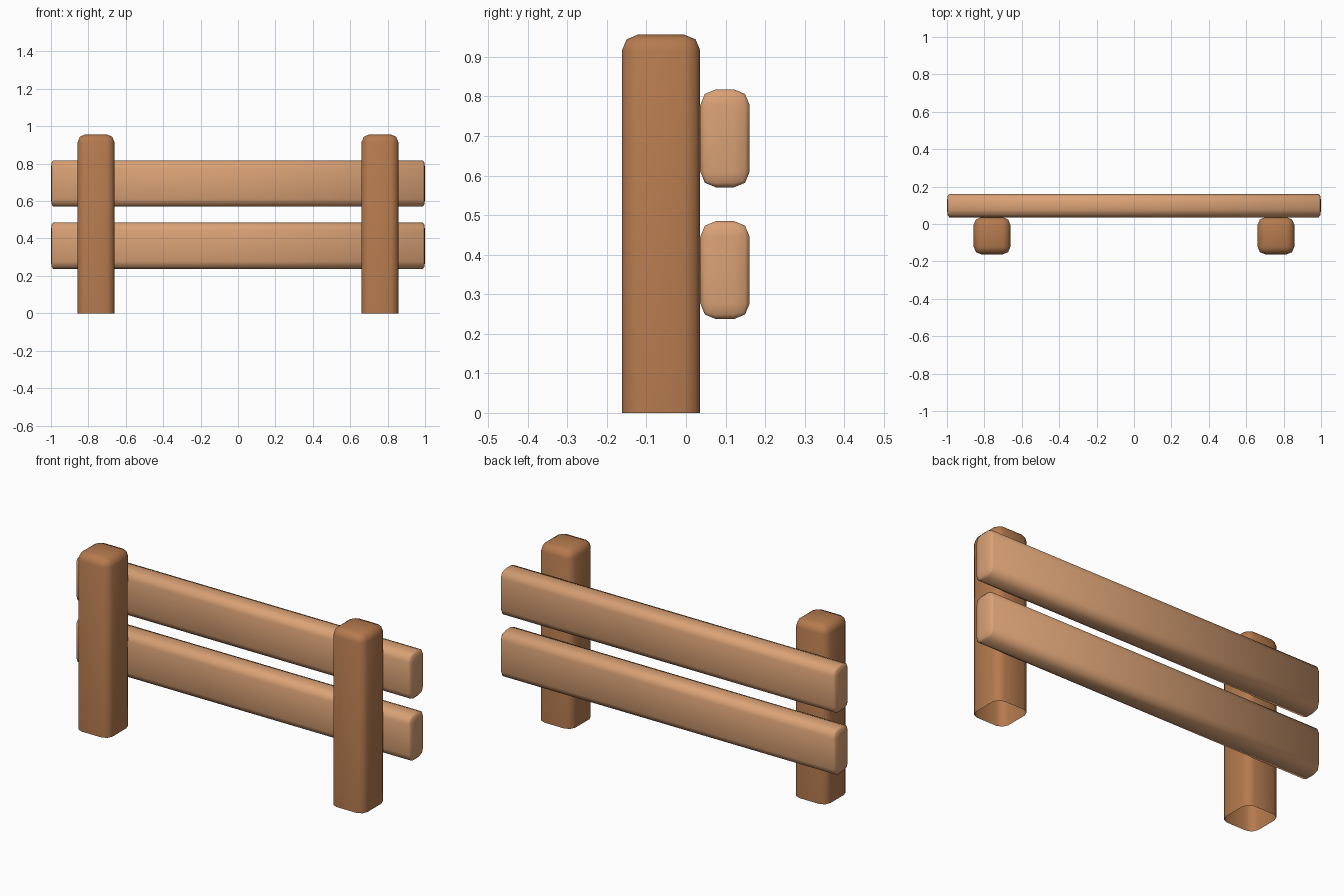
import bpy, bmesh
from mathutils import Matrix, Vector

if "Cube" in bpy.data.objects:
    bpy.data.objects.remove(bpy.data.objects["Cube"])


def material(name, rgb):
    m = bpy.data.materials.new(name)
    m.diffuse_color = (*rgb, 1.0)
    m.use_nodes = True
    m.node_tree.nodes["Principled BSDF"].inputs["Base Color"].default_value = m.diffuse_color
    return m


dark_wood = material("dark_wood", (0.46, 0.195, 0.077))
light_wood = material("light_wood", (0.70, 0.36, 0.18))


def rounded_box(name, lo, hi, mat, bevel=0.04, squash=1.0, open_bottom=False):
    """Softly bevelled box; squash shrinks the bevel along x only."""
    lo, hi = Vector(lo), Vector(hi)
    size, mid = hi - lo, (hi + lo) / 2
    size.x /= squash
    bm = bmesh.new()
    bmesh.ops.create_cube(bm, size=1.0)
    bmesh.ops.scale(bm, vec=size, verts=bm.verts)
    bmesh.ops.bevel(bm, geom=bm.edges[:], offset=bevel, offset_type='OFFSET',
                    segments=2, profile=0.5, affect='EDGES')
    bmesh.ops.scale(bm, vec=(squash, 1, 1), verts=bm.verts)
    bmesh.ops.translate(bm, vec=mid, verts=bm.verts)
    if open_bottom:  # cut flat at the ground, leaving the underside open
        bmesh.ops.bisect_plane(bm, geom=bm.verts[:] + bm.edges[:] + bm.faces[:],
                               plane_co=(0, 0, 0), plane_no=(0, 0, -1),
                               clear_outer=True)
    bmesh.ops.recalc_face_normals(bm, faces=bm.faces[:])
    for f in bm.faces:
        f.smooth = True
    me = bpy.data.meshes.new(name)
    bm.to_mesh(me)
    bm.free()
    me.materials.append(mat)
    ob = bpy.data.objects.new(name, me)
    bpy.context.collection.objects.link(ob)
    return ob


# Upright posts, open underneath
for side, x in (("left", -0.759), ("right", 0.759)):
    rounded_box(side + "_post", (x - 0.098, -0.162, -0.2),
                (x + 0.098, 0.036, 0.956), dark_wood, open_bottom=True)

# Horizontal rails behind the posts, with tighter rounding at the ends
for name, z in (("lower_rail", 0.237), ("upper_rail", 0.570)):
    rounded_box(name, (-1, 0.036, z), (1, 0.161, z + 0.248),
                light_wood, squash=0.3)
